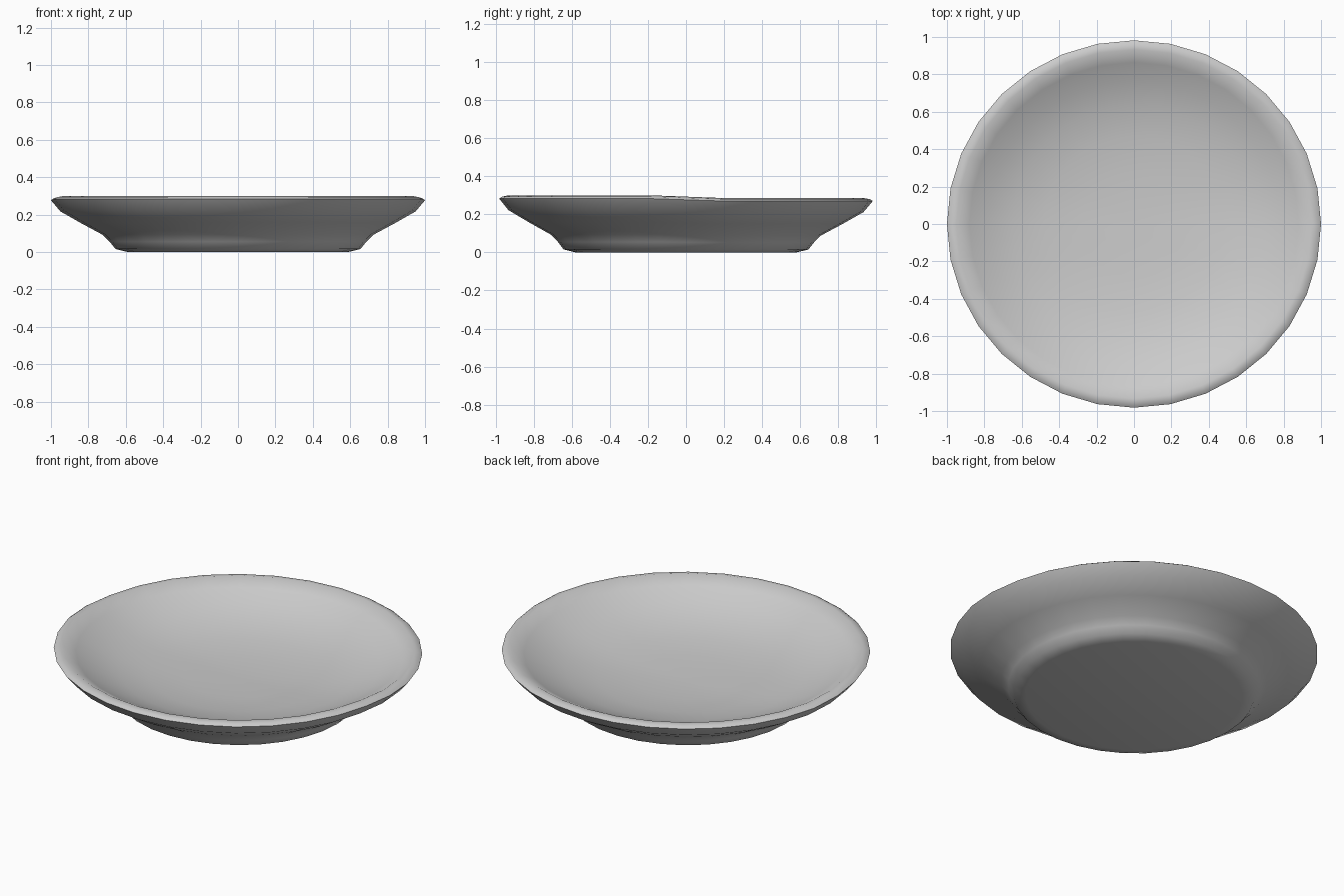
import bpy, bmesh, math

if "Cube" in bpy.data.objects:
    bpy.data.objects.remove(bpy.data.objects["Cube"])

SEGMENTS = 32
# Radius and height, from the underside centre, round the rim, to the inner centre
PROFILE = [
    (0.59, 0.0), (0.655, 0.016), (0.685, 0.055), (0.722, 0.093),
    (0.84, 0.158), (0.95, 0.222), (1.0, 0.283), (0.985, 0.293), (0.95, 0.3),
    (0.88, 0.262), (0.78, 0.213), (0.65, 0.168), (0.48, 0.135), (0.28, 0.12),
    (0.12, 0.115),
]


def place(radius, height, angle):
    x, y = radius * math.cos(angle), 0.982 * radius * math.sin(angle)
    # the back half of the handmade rim sits slightly lower
    t = min(max((y + 0.15) / 0.3, 0), 1)
    return x, y, height * (1 - 0.045 * t * t * (3 - 2 * t))


# Shallow dish: foot, flared wall, rim and hollow inside
bm = bmesh.new()
rings = [[bm.verts.new(place(r, z, 2 * math.pi * i / SEGMENTS))
          for i in range(SEGMENTS)] for r, z in PROFILE]
for low, high in zip(rings, rings[1:]):
    for i in range(SEGMENTS):
        j = (i + 1) % SEGMENTS
        bm.faces.new((low[i], low[j], high[j], high[i]))

# Flat underside and inner centre
bm.faces.new(rings[0][::-1])
centre = bm.verts.new(place(0, 0.114, 0))
for i in range(SEGMENTS):
    bm.faces.new((rings[-1][i], rings[-1][(i + 1) % SEGMENTS], centre))
bmesh.ops.recalc_face_normals(bm, faces=bm.faces)

mesh = bpy.data.meshes.new("dish")
bm.to_mesh(mesh)
bm.free()
dish = bpy.data.objects.new("dish", mesh)
bpy.context.collection.objects.link(dish)
bpy.context.view_layer.objects.active = dish
dish.select_set(True)
bpy.ops.object.shade_smooth_by_angle(angle=math.radians(60))
